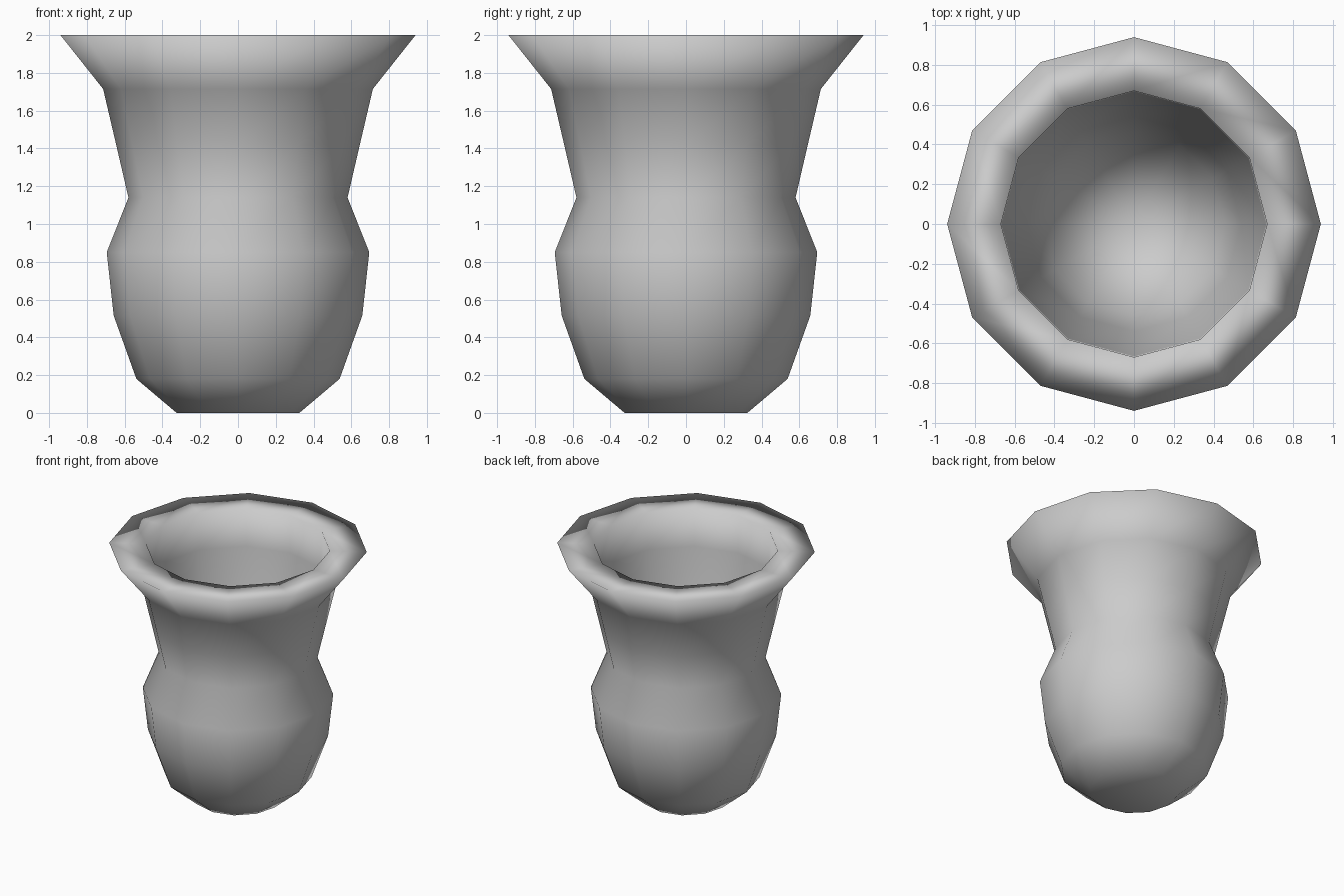
import bpy, bmesh, math

if "Cube" in bpy.data.objects:
    bpy.data.objects.remove(bpy.data.objects["Cube"])

SIDES = 12


def lathe(name, profile):
    """Revolve (radius, z) points about z; radius 0 makes a single pole."""
    bm = bmesh.new()
    rings = []
    for r, z in profile:
        if r == 0:
            rings.append([bm.verts.new((0, 0, z))] * SIDES)
        else:
            rings.append([bm.verts.new((r * math.cos(2 * math.pi * i / SIDES),
                                        r * math.sin(2 * math.pi * i / SIDES), z))
                          for i in range(SIDES)])
    for a, b in zip(rings, rings[1:]):
        for i in range(SIDES):
            j = (i + 1) % SIDES
            corners = list(dict.fromkeys([a[i], a[j], b[j], b[i]]))
            bm.faces.new(corners).smooth = True
    bmesh.ops.recalc_face_normals(bm, faces=bm.faces)
    mesh = bpy.data.meshes.new(name)
    bm.to_mesh(mesh)
    bm.free()
    obj = bpy.data.objects.new(name, mesh)
    bpy.context.collection.objects.link(obj)
    return obj


# Outer wall: flat foot, round belly, narrow waist, flared lip
outer = [(0, 0), (0.325, 0), (0.538, 0.18), (0.658, 0.515), (0.695, 0.85),
         (0.58, 1.14), (0.645, 1.42), (0.714, 1.715), (0.94, 2.0)]

# Flat rim and the tapering hollow inside
inner = [(0.67, 2.0), (0.665, 1.7), (0.54, 1.14), (0.46, 0.6), (0, 0.1)]

lathe("vase", outer + inner)
